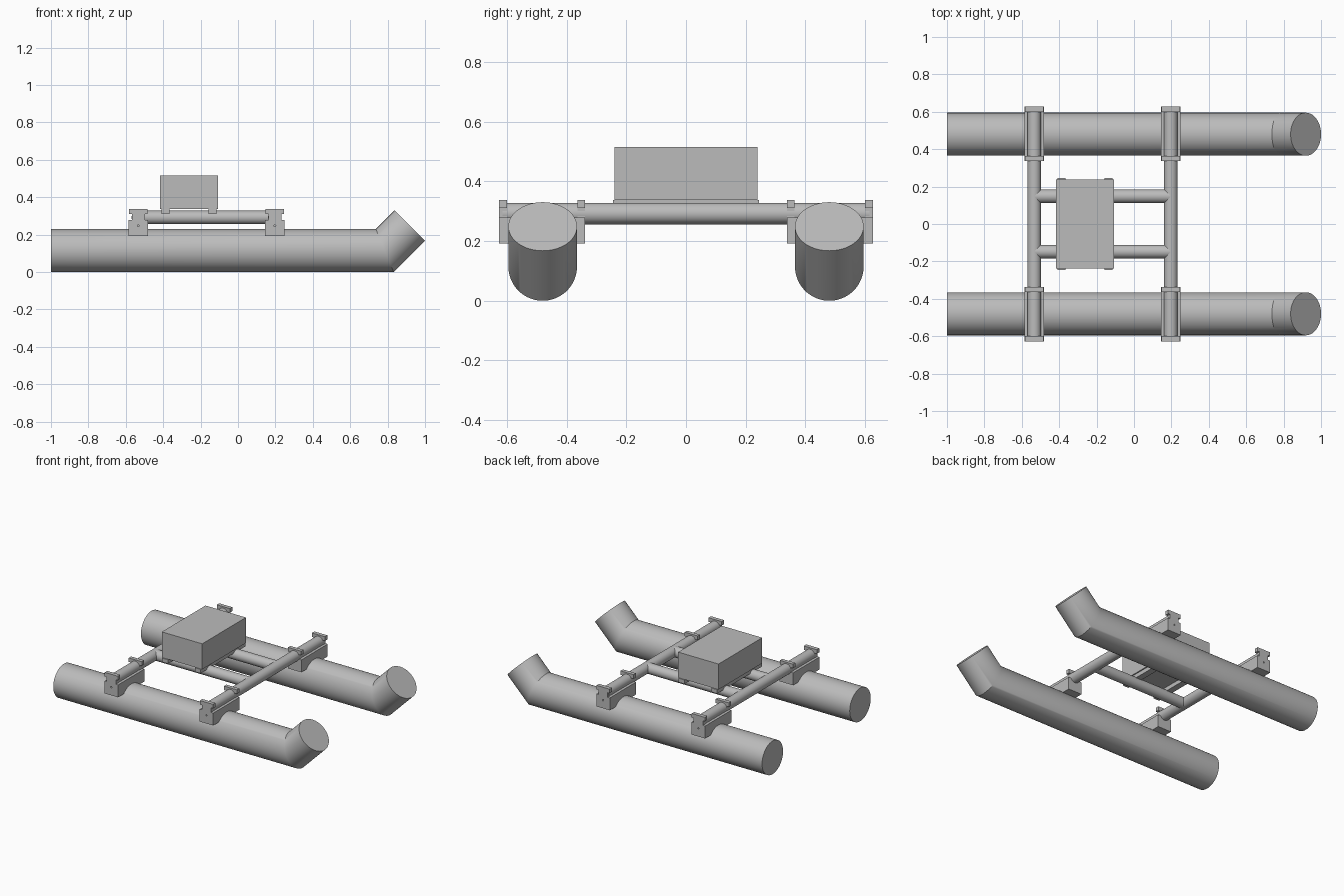
import bpy
import bmesh
import math
from mathutils import Vector

if "Cube" in bpy.data.objects:
    bpy.data.objects.remove(bpy.data.objects["Cube"])

GREY = (0.5, 0.5, 0.5, 1)
grey = bpy.data.materials.new("plain grey")
grey.use_nodes = True
grey.diffuse_color = GREY
grey.node_tree.nodes["Principled BSDF"].inputs["Base Color"].default_value = GREY


def finish(name, bm, smooth=False):
    bmesh.ops.recalc_face_normals(bm, faces=bm.faces)
    mesh = bpy.data.meshes.new(name)
    bm.to_mesh(mesh)
    bm.free()
    mesh.materials.append(grey)
    ob = bpy.data.objects.new(name, mesh)
    bpy.context.collection.objects.link(ob)
    if smooth:
        bpy.ops.object.select_all(action="DESELECT")
        ob.select_set(True)
        bpy.context.view_layer.objects.active = ob
        bpy.ops.object.shade_smooth_by_angle(angle=math.radians(30))
    return ob


def tube(name, rings, radius, sides):
    """Capped tube; each ring is a centre and its 'up' vector, sideways is y."""
    bm = bmesh.new()
    loops = []
    for centre, up in rings:
        angles = [math.tau * i / sides for i in range(sides)]
        loops.append([bm.verts.new(Vector(centre) + radius * (
            math.cos(a) * Vector(up) + math.sin(a) * Vector((0, 1, 0)))) for a in angles])
    for a, b in zip(loops, loops[1:]):
        for i in range(sides):
            j = (i + 1) % sides
            bm.faces.new((a[i], a[j], b[j], b[i]))
    bm.faces.new(loops[0])
    bm.faces.new(loops[-1])
    return finish(name, bm, True)


def box(name, x, y, z):
    bm = bmesh.new()
    bmesh.ops.create_cube(bm, size=1)
    for v in bm.verts:
        v.co = [lo + (c + 0.5) * (hi - lo) for c, (lo, hi) in zip(v.co, (x, y, z))]
    return finish(name, bm)


def rod(name, x, y, z, length, radius, sides=48):
    """Cylinder lying along y."""
    bm = bmesh.new()
    bmesh.ops.create_cone(bm, cap_ends=True, segments=sides, radius1=radius,
                          radius2=radius, depth=length)
    for v in bm.verts:
        v.co = (x + v.co.x, y + v.co.z, z + v.co.y)
    return finish(name, bm, True)


def end_plate(name, x, y0, y1):
    """I-shaped plate with a wide cap, a neck and a wide foot."""
    half = [(0.052, 0.192), (0.052, 0.278), (0.035, 0.278),
            (0.035, 0.31), (0.05, 0.31), (0.05, 0.338)]
    outline = half + [(-dx, z) for dx, z in reversed(half)]
    bm = bmesh.new()
    face = bm.faces.new([bm.verts.new((x + dx, y0, z)) for dx, z in outline])
    out = bmesh.ops.extrude_face_region(bm, geom=[face])
    moved = [g for g in out["geom"] if isinstance(g, bmesh.types.BMVert)]
    bmesh.ops.translate(bm, verts=moved, vec=(0, y1 - y0, 0))
    return finish(name, bm)


FLOAT_Y, FLOAT_R = 0.48, 0.115
BAR_X, BAR_Z, BAR_R = (-0.533, 0.197), 0.292, 0.036
SIDES = ((1, "left"), (-1, "right"))

# Floats: long tubes with a mitred, upturned nose
slope = math.sqrt(0.5)
for s, side in SIDES:
    y = s * FLOAT_Y
    tube(f"float_{side}", [
        ((-1, y, FLOAT_R), (0, 0, 1)),
        ((0.785, y, FLOAT_R), (-math.tan(math.pi / 8), 0, 1)),
        ((0.9187, y, 0.2487), (-slope, 0, slope))], FLOAT_R, 72)

# Lengthwise frame bars
for s, side in SIDES:
    y = s * 0.148
    tube(f"long_bar_{side}", [((x, y, BAR_Z), (0, 0, 1)) for x in BAR_X], BAR_R, 48)

# Cross bars with a clamp on each float
for x, place in zip(BAR_X, ("rear", "forward")):
    rod(f"cross_bar_{place}", x, 0, BAR_Z, 1.23, BAR_R)
    for s, side in SIDES:
        tag = f"{place}_{side}"
        box(f"saddle_block_{tag}", (x - 0.052, x + 0.052),
            sorted((s * 0.35, s * 0.61)), (0.192, 0.278))
        end_plate(f"inner_plate_{tag}", x, s * 0.338, s * 0.364)
        plate = end_plate(f"outer_plate_{tag}", x, s * 0.6, s * 0.627)

        # Small screw hole in the outer plate
        cutter = rod(f"hole_cutter_{tag}", x, s * 0.627, 0.248, 0.03, 0.005, 16)
        cutter.hide_render = True
        cutter.hide_viewport = True
        cut = plate.modifiers.new("screw_hole", "BOOLEAN")
        cut.operation = "DIFFERENCE"
        cut.object = cutter

# Equipment box on two rails
box("equipment_box", (-0.417, -0.107), (-0.239, 0.239), (0.338, 0.515))
for x, place in ((-0.388, "rear"), (-0.137, "forward")):
    box(f"box_rail_{place}", (x - 0.022, x + 0.022), (-0.245, 0.245), (0.31, 0.338))
